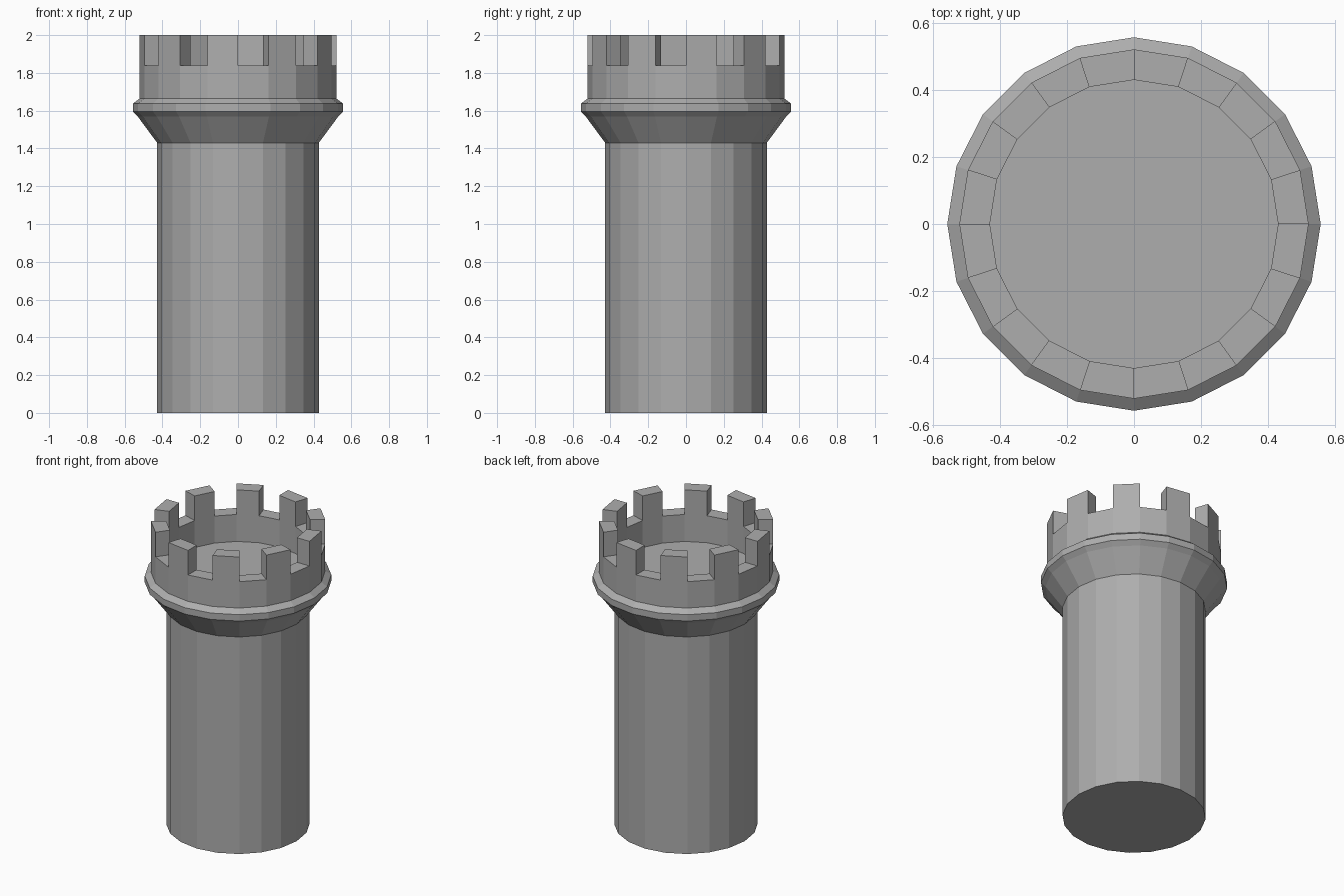
import bpy, bmesh, math
from mathutils import Vector

if "Cube" in bpy.data.objects:
    bpy.data.objects.remove(bpy.data.objects["Cube"])

SIDES = 20

stone = bpy.data.materials.new("grey stone")
stone.diffuse_color = (0.42, 0.42, 0.42, 1)
stone.use_nodes = True
stone.node_tree.nodes["Principled BSDF"].inputs["Base Color"].default_value = stone.diffuse_color


def lathe(name, profile, cap_start=False, cap_end=False, merlon_height=0, rim_row=None):
    """Spin (radius, z) points round z; optionally raise every other rim face."""
    bm = bmesh.new()
    rings = []
    for r, z in profile:
        rings.append([bm.verts.new((r * math.cos(math.tau * i / SIDES),
                                    r * math.sin(math.tau * i / SIDES), z))
                      for i in range(SIDES)])
    raised = []
    for row, (a, b) in enumerate(zip(rings, rings[1:])):
        for i in range(SIDES):
            j = (i + 1) % SIDES
            face = bm.faces.new((a[i], a[j], b[j], b[i]))
            if row == rim_row and i % 2 == 0:
                raised.append(face)
    if cap_start:
        bm.faces.new(rings[0][::-1])
    if cap_end:
        bm.faces.new(rings[-1])
    # merlons: alternate rim faces pulled straight up
    if raised:
        top = bmesh.ops.extrude_discrete_faces(bm, faces=raised)["faces"]
        verts = list({v for f in top for v in f.verts})
        bmesh.ops.translate(bm, verts=verts, vec=Vector((0, 0, merlon_height)))
    mesh = bpy.data.meshes.new(name)
    bm.to_mesh(mesh)
    bm.free()
    mesh.materials.append(stone)
    obj = bpy.data.objects.new(name, mesh)
    bpy.context.collection.objects.link(obj)
    return obj


# plain round shaft with closed base
lathe("tower_shaft", [(0.428, 0), (0.428, 1.43)], cap_start=True)

# flared corbel with a bevelled band
lathe("corbel_ring", [(0.428, 1.43), (0.53, 1.568), (0.557, 1.595),
                      (0.557, 1.637), (0.521, 1.664)])

# parapet wall, rim, inner wall and floor, with ten merlons
lathe("battlements", [(0.521, 1.664), (0.521, 1.838), (0.43, 1.838), (0.43, 1.66)],
      cap_end=True, merlon_height=0.162, rim_row=1)
